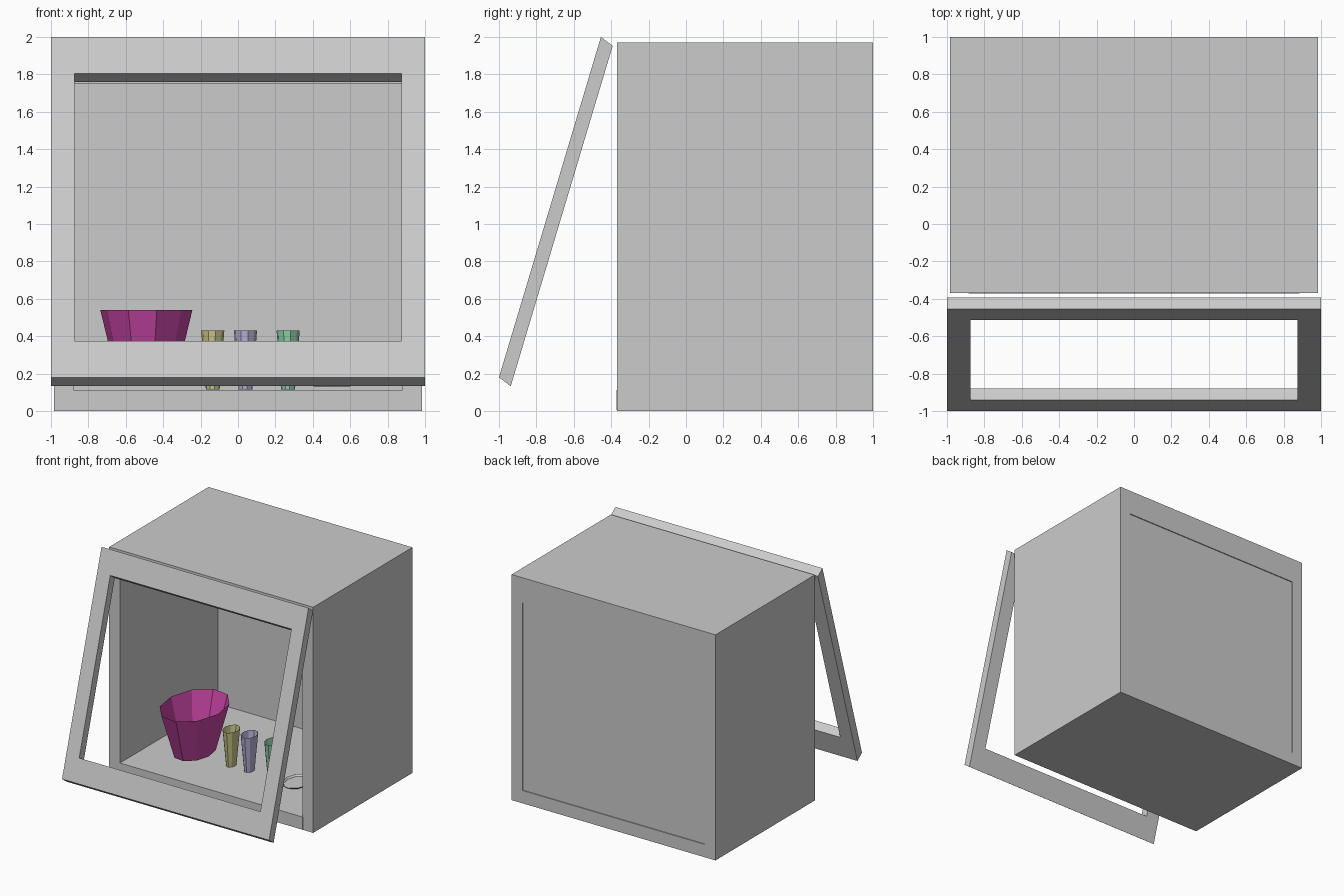
import bpy, bmesh, math

if "Cube" in bpy.data.objects:
    bpy.data.objects.remove(bpy.data.objects["Cube"])


def material(name, rgb):
    m = bpy.data.materials.new(name)
    m.diffuse_color = (*rgb, 1)
    m.use_nodes = True
    m.node_tree.nodes["Principled BSDF"].inputs["Base Color"].default_value = m.diffuse_color
    return m


def finish(name, bm, *mats):
    bmesh.ops.recalc_face_normals(bm, faces=bm.faces)
    me = bpy.data.meshes.new(name)
    bm.to_mesh(me)
    bm.free()
    for m in mats:
        me.materials.append(m)
    ob = bpy.data.objects.new(name, me)
    bpy.context.collection.objects.link(ob)
    return ob


def frame(name, outer, inner, y_at, offset, *mats):
    """Rectangular frame: (half width, z low, z high) rings, extruded by offset."""
    bm = bmesh.new()

    def ring(rect, shift):
        w, lo, hi = rect
        return [bm.verts.new((x + shift[0], y_at(z) + shift[1], z + shift[2]))
                for x, z in ((-w, lo), (w, lo), (w, hi), (-w, hi))]

    of, inf = ring(outer, (0, 0, 0)), ring(inner, (0, 0, 0))
    ob, inb = ring(outer, offset), ring(inner, offset)
    for a, b, mat in ((of, inf, 0), (ob, inb, 0), (of, ob, 0), (inf, inb, 1)):
        for i in range(4):
            j = (i + 1) % 4
            f = bm.faces.new((a[i], a[j], b[j], b[i]))
            f.material_index = mat if len(mats) > 1 else 0
    return finish(name, bm, *mats)


def box(name, lo, hi, *mats):
    bm = bmesh.new()
    bmesh.ops.create_cube(bm, size=1)
    for v in bm.verts:
        v.co = [l + (c + 0.5) * (h - l) for c, l, h in zip(v.co, lo, hi)]
    return finish(name, bm, *mats)


def cup(name, x, y, z0, z1, r0, r1, mat, sides=10, stretch=1.4):
    """Open-topped tapered vessel with an oval plan."""
    bm = bmesh.new()
    rings = []
    for z, r in ((z0, r0), (z1, r1)):
        rings.append([bm.verts.new((
            x + r * math.sin(math.radians(13) + math.tau * i / sides),
            y - r * stretch * math.cos(math.radians(13) + math.tau * i / sides), z))
            for i in range(sides)])
    bm.faces.new(rings[0])
    for i in range(sides):
        j = (i + 1) % sides
        bm.faces.new((rings[0][i], rings[0][j], rings[1][j], rings[1][i]))
    return finish(name, bm, mat)


shell = material("shell_grey", (0.75, 0.75, 0.75))
liner = material("liner_grey", (0.56, 0.56, 0.59))

# Cabinet with liner, back panel and lower front strip
frame("cabinet_shell", (0.985, 0, 1.97), (0.88, 0.112, 1.75),
      lambda z: -0.37, (0, 1.37, 0), shell, liner)
box("back_panel", (-0.88, 0.98, 0.112), (0.88, 0.992, 1.75), liner)
box("lower_front_strip", (-0.885, -0.372, 0.005), (0.885, -0.365, 0.112), liner)

# Leaning door frame
frame("door_frame", (1.0, 0.18, 2.0), (0.875, 0.375, 1.805),
      lambda z: -1 + (z - 0.18) * 0.2995, (0.0, 0.063, -0.047), shell)

# Dishes on the cabinet floor
cup("large_bowl", -0.49, 0.10, 0.14, 0.54, 0.15, 0.247,
    material("magenta", (0.58, 0.06, 0.38)))
for name, x, rgb in (("yellow_cup", -0.135, (0.6, 0.57, 0.25)),
                     ("violet_cup", 0.04, (0.48, 0.45, 0.68)),
                     ("green_cup", 0.268, (0.28, 0.65, 0.4))):
    cup(name, x, 0.10, 0.115, 0.43, 0.037, 0.062, material(name, rgb))
cup("small_dish", 0.503, 0.10, 0.13, 0.145, 0.097, 0.11, liner)
